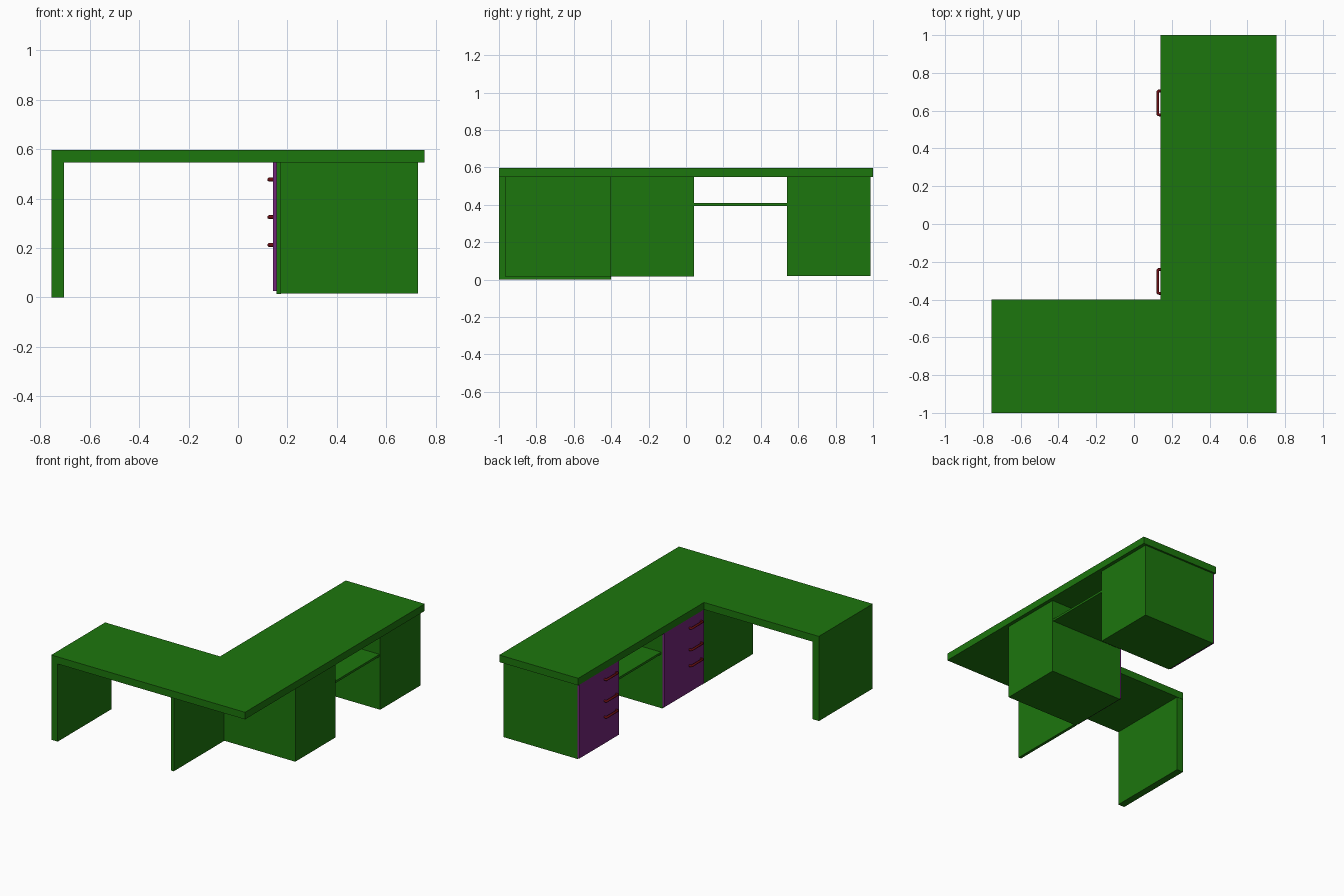
import bpy, bmesh
from mathutils import Vector

if "Cube" in bpy.data.objects:
    bpy.data.objects.remove(bpy.data.objects["Cube"])


def material(name, rgb):
    m = bpy.data.materials.new(name)
    m.diffuse_color = (*rgb, 1)
    m.use_nodes = True
    m.node_tree.nodes["Principled BSDF"].inputs["Base Color"].default_value = m.diffuse_color
    return m


GREEN = material("green_board", (0.012, 0.18, 0.004))
PURPLE = material("purple_front", (0.17, 0.018, 0.19))
RED = material("dark_red_handle", (0.14, 0.004, 0.006))


def box(name, lo, hi, mat):
    lo, hi = Vector(lo), Vector(hi)
    bm = bmesh.new()
    bmesh.ops.create_cube(bm, size=1)
    bmesh.ops.scale(bm, vec=hi - lo, verts=bm.verts)
    bmesh.ops.translate(bm, vec=(lo + hi) / 2, verts=bm.verts)
    return finish(name, bm, mat)


def finish(name, bm, mat):
    bmesh.ops.recalc_face_normals(bm, faces=bm.faces)
    me = bpy.data.meshes.new(name)
    bm.to_mesh(me)
    bm.free()
    me.materials.append(mat)
    ob = bpy.data.objects.new(name, me)
    bpy.context.collection.objects.link(ob)
    return ob


def handle(name, y0, y1, z):
    # Round bar bent into a bracket, ends set into the drawer front
    r = 0.008
    cu = bpy.data.curves.new(name, 'CURVE')
    cu.dimensions = '3D'
    cu.bevel_depth = r
    cu.bevel_resolution = 2
    cu.use_fill_caps = True
    pts = [(0.147, y0 + r), (0.130, y0 + r), (0.126, y0 + r + 0.004),
           (0.126, y1 - r - 0.004), (0.130, y1 - r), (0.147, y1 - r)]
    sp = cu.splines.new('POLY')
    sp.points.add(len(pts) - 1)
    for p, (x, y) in zip(sp.points, pts):
        p.co = (x, y, z, 1)
    cu.materials.append(RED)
    ob = bpy.data.objects.new(name, cu)
    bpy.context.collection.objects.link(ob)


# L-shaped desk top
bm = bmesh.new()
outline = [(-0.755, -1), (0.755, -1), (0.755, 1), (0.14, 1), (0.14, -0.4), (-0.755, -0.4)]
face = bm.faces.new([bm.verts.new((x, y, 0.547)) for x, y in outline])
ext = bmesh.ops.extrude_face_region(bm, geom=[face])
bmesh.ops.translate(bm, vec=(0, 0, 0.05),
                    verts=[g for g in ext["geom"] if isinstance(g, bmesh.types.BMVert)])
finish("desk_top", bm, GREEN)

# Upright panels under the wing
box("end_panel", (-0.755, -1, 0), (-0.705, -0.402, 0.547), GREEN)
box("inner_panel", (0.155, -0.965, 0.013), (0.175, -0.402, 0.547), GREEN)

# Two drawer cabinets, each with a front and three handles
for side, y, bottom in (("near", -0.405, 0.015), ("far", 0.54, 0.02)):
    box(side + "_cabinet", (0.155, y, bottom), (0.73, y + 0.447, 0.547), GREEN)
    box(side + "_drawer_front", (0.142, y + 0.003, 0.025), (0.155, y + 0.444, 0.547), PURPLE)
    for i, z in enumerate((0.477, 0.325, 0.212)):
        handle(f"{side}_handle_{i + 1}", y + 0.03, y + 0.172, z)

# Shelf between the cabinets
box("shelf", (0.165, 0.042, 0.394), (0.725, 0.54, 0.409), GREEN)
